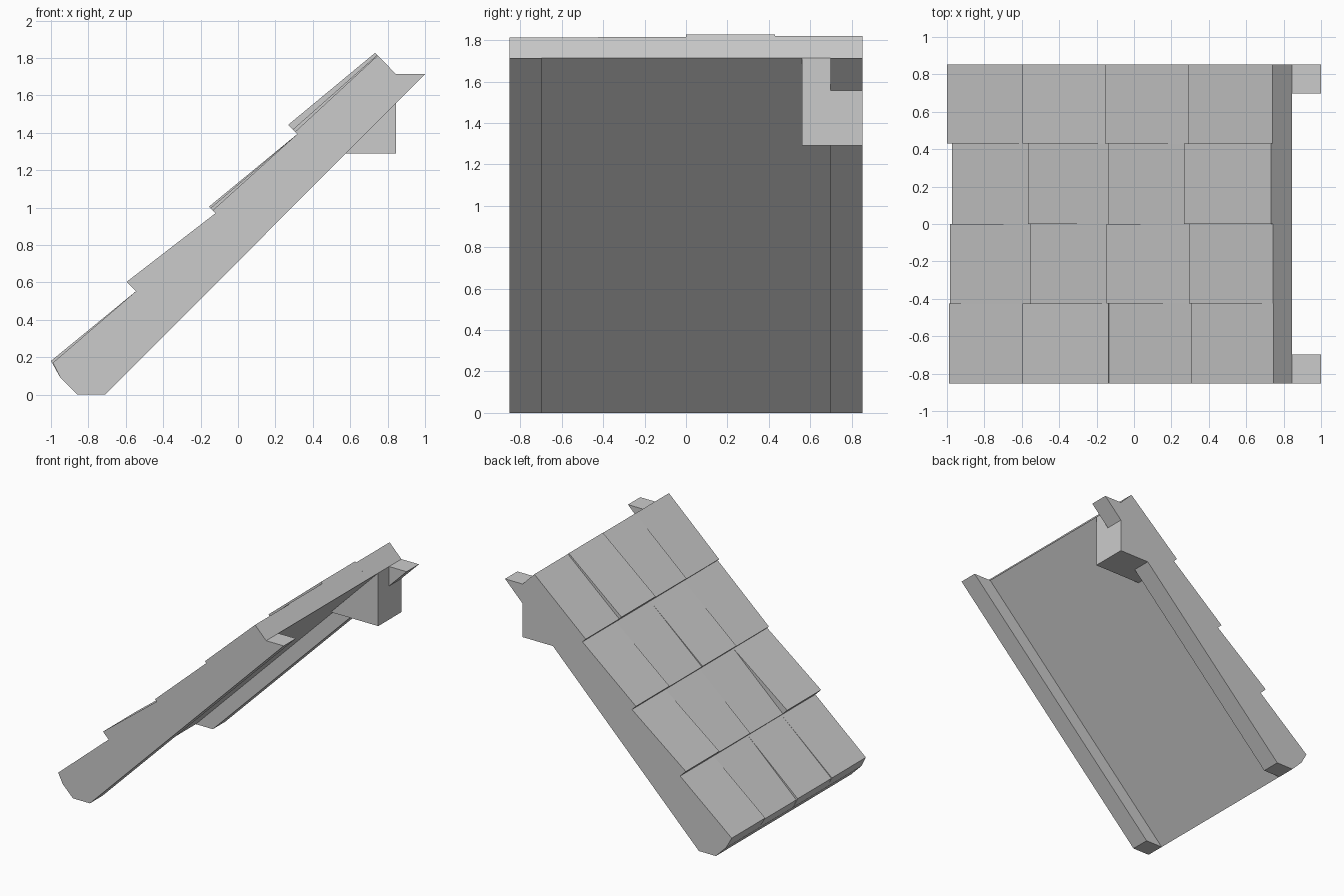
import bpy, bmesh

if "Cube" in bpy.data.objects:
    bpy.data.objects.remove(bpy.data.objects["Cube"])

W = 0.852  # half width along y


def prism(name, profile, y0, y1):
    """Extrude an (x, z) profile along y from y0 to y1."""
    bm = bmesh.new()
    face = bm.faces.new([bm.verts.new((x, y0, z)) for x, z in profile])
    ext = bmesh.ops.extrude_face_region(bm, geom=[face])
    moved = [g for g in ext["geom"] if isinstance(g, bmesh.types.BMVert)]
    bmesh.ops.translate(bm, verts=moved, vec=(0, y1 - y0, 0))
    bmesh.ops.recalc_face_normals(bm, faces=bm.faces)
    mesh = bpy.data.meshes.new(name)
    bm.to_mesh(mesh)
    bm.free()
    obj = bpy.data.objects.new(name, mesh)
    bpy.context.collection.objects.link(obj)
    return obj


# Shingle rows: every lip lies on a line x + z = constant, across the slope
ROW_SUM = (-0.82, 0.008, 0.85, 1.71, 2.56)
ROOT_X = (-0.545, -0.12, 0.317)          # where each lip meets the row below


def column_profile(lips):
    pts = [(-0.86, 0.0), (-0.95, 0.09)]  # rounded eave
    for i, (x, s) in enumerate(zip(lips, ROW_SUM)):
        if 0 < i < 4:
            root = max(ROOT_X[i - 1], x + 0.012)
            pts.append((root, s - root))
        pts.append((x, s - x))
    pts.append((0.845, 1.713))           # ridge end
    return pts


# Four shingle columns: y range and the x of each lip, then the ridge
COLUMNS = (
    (-W, -0.425, (-0.99, -0.595, -0.135, 0.305, 0.747)),
    (-0.425, 0.0, (-0.985, -0.557, -0.147, 0.293, 0.744)),
    (0.0, 0.43, (-0.973, -0.567, -0.14, 0.268, 0.733)),
    (0.43, W, (-1.0, -0.595, -0.155, 0.288, 0.741)),
)
cols = [prism("shingle_roof" if i == 0 else "shingle_column",
              column_profile(lips), y0, y1)
        for i, (y0, y1, lips) in enumerate(COLUMNS)]

# Fuse the columns into one roof panel
roof = cols[0]
for col in cols[1:]:
    mod = roof.modifiers.new("fuse", "BOOLEAN")
    mod.operation = "UNION"
    mod.solver = "EXACT"
    mod.object = col
bpy.context.view_layer.objects.active = roof
for mod in list(roof.modifiers):
    bpy.ops.object.modifier_apply(modifier=mod.name)
for col in cols[1:]:
    bpy.data.objects.remove(col)

# Rafters under both side edges
rafter = [(-0.86, 0.0), (-0.71, 0.0), (1.0, 1.713), (0.845, 1.713)]
prism("front_rafter", rafter, -W, -0.697)
prism("back_rafter", rafter, 0.697, W)

# Wedge bracket under the upper back corner
prism("bracket", [(0.426, 1.29), (0.845, 1.29), (0.845, 1.713)], 0.56, W)
